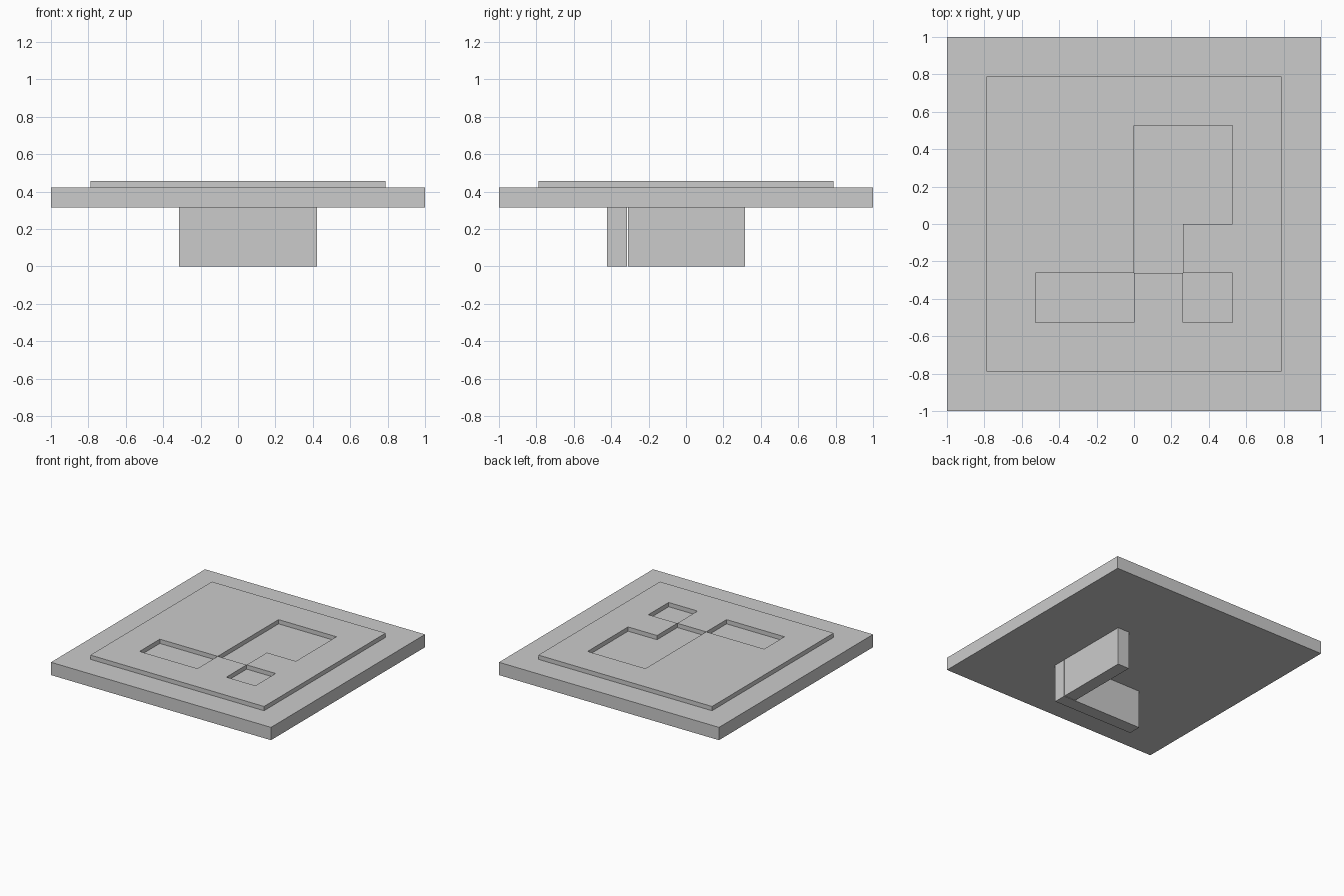
import bpy
import bmesh
from mathutils import Matrix, Vector

if "Cube" in bpy.data.objects:
    bpy.data.objects.remove(bpy.data.objects["Cube"], do_unlink=True)

U = 2 / 19            # design module: the slab is 19 modules wide
LEG_TOP = 3 * U
SLAB_TOP = 4 * U
PLATE_HEIGHT = U / 3
CELL = 2.5 * U        # relief plate is a 6 x 6 layout of these cells

grey = bpy.data.materials.new("light grey")
grey.use_nodes = True
colour = (0.6, 0.6, 0.6, 1)
grey.diffuse_color = colour
grey.node_tree.nodes["Principled BSDF"].inputs["Base Color"].default_value = colour


def finish(name, bm):
    mesh = bpy.data.meshes.new(name)
    bm.to_mesh(mesh)
    bm.free()
    mesh.materials.append(grey)
    obj = bpy.data.objects.new(name, mesh)
    bpy.context.collection.objects.link(obj)
    return obj


def box(name, low, high):
    low, high = Vector(low), Vector(high)
    bm = bmesh.new()
    place = Matrix.Translation((low + high) / 2) @ Matrix.Diagonal((high - low).to_4d())
    bmesh.ops.create_cube(bm, size=1, matrix=place)
    return finish(name, bm)


# Square slab
box("slab", (-1, -1, LEG_TOP), (1, 1, SLAB_TOP))

# Two walls forming an L underneath, with a fine joint at the corner
box("front_leg", (-3 * U, -4 * U, 0), (4 * U, -3 * U, LEG_TOP))
box("side_leg", (3 * U, -3 * U + 0.005, 0), (4 * U, 3 * U, LEG_TOP))

# Raised plate: cells left out become the three recesses
recesses = {(0, 0), (1, 0), (0, 1), (1, 1), (0, -1),   # stepped recess
            (-2, -2), (-1, -2),                        # long recess
            (1, -2)}                                   # small square recess
bm = bmesh.new()
bmesh.ops.create_grid(bm, x_segments=6, y_segments=6, size=3 * CELL,
                      matrix=Matrix.Translation((0, 0, SLAB_TOP)))
holes = []
for face in bm.faces:
    corner = face.calc_center_median() / CELL
    if (int(corner.x // 1), int(corner.y // 1)) in recesses:
        holes.append(face)
bmesh.ops.delete(bm, geom=holes, context='FACES')
raised = bmesh.ops.extrude_face_region(bm, geom=bm.faces[:])
bmesh.ops.translate(bm, vec=(0, 0, PLATE_HEIGHT),
                    verts=[v for v in raised["geom"] if isinstance(v, bmesh.types.BMVert)])
bmesh.ops.recalc_face_normals(bm, faces=bm.faces[:])
finish("relief_plate", bm)
